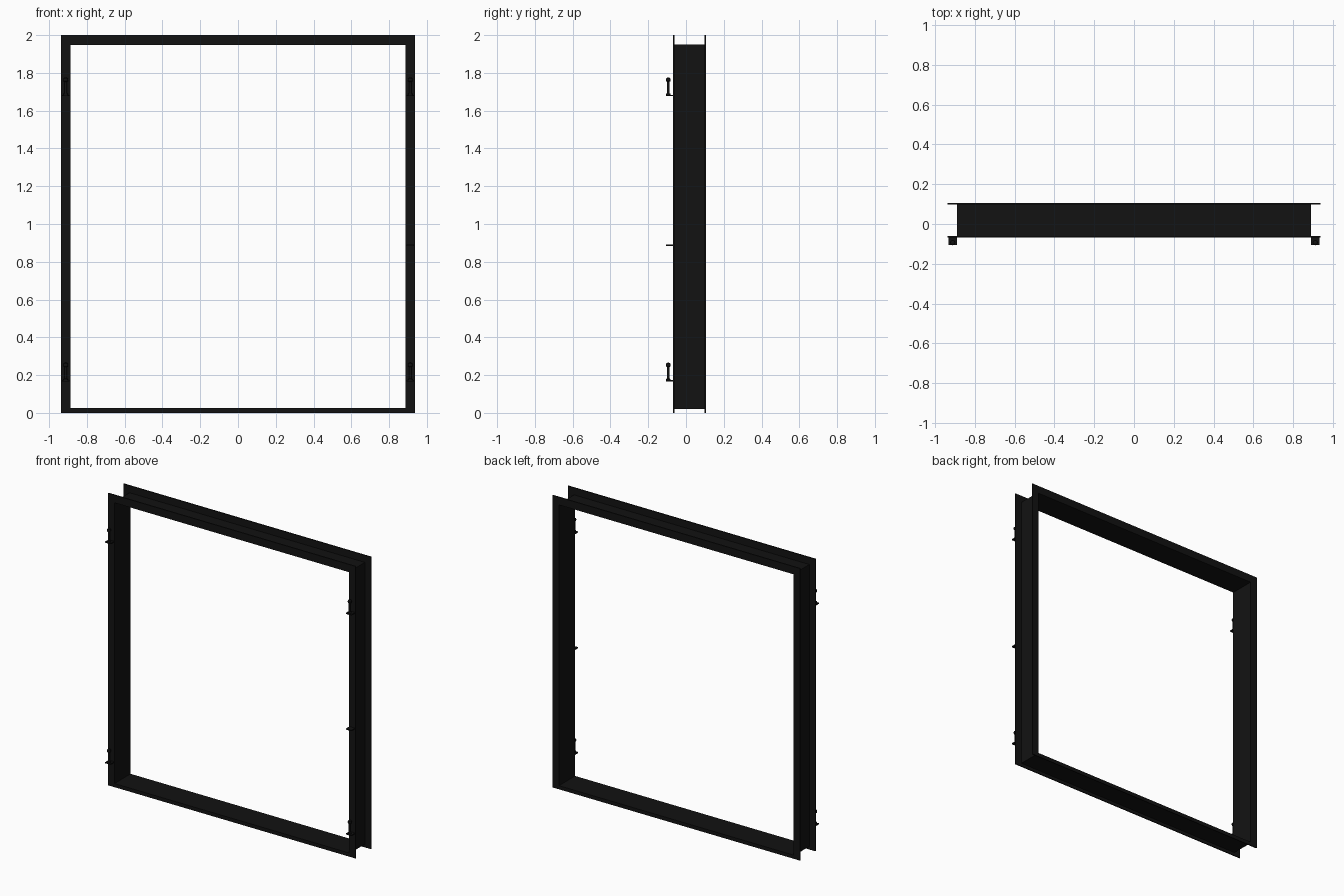
import bpy, bmesh
from mathutils import Matrix

if "Cube" in bpy.data.objects:
    bpy.data.objects.remove(bpy.data.objects["Cube"])

black = bpy.data.materials.new("black_steel")
black.diffuse_color = (0.006, 0.006, 0.006, 1)
black.use_nodes = True
black.node_tree.nodes["Principled BSDF"].inputs["Base Color"].default_value = black.diffuse_color


def finish(bm, name):
    bmesh.ops.recalc_face_normals(bm, faces=bm.faces[:])
    me = bpy.data.meshes.new(name)
    bm.to_mesh(me)
    bm.free()
    ob = bpy.data.objects.new(name, me)
    bpy.context.collection.objects.link(ob)
    me.materials.append(black)
    return ob


def box(name, center, size):
    bm = bmesh.new()
    m = Matrix.Translation(center) @ Matrix.Diagonal((*size, 1))
    bmesh.ops.create_cube(bm, size=1, matrix=m)
    return finish(bm, name)


def lathe(name, x, y, z, profile, n=16):
    # turned part from (radius, height) pairs
    bm = bmesh.new()
    verts = [bm.verts.new((x + r, y, z + h)) for r, h in profile]
    edges = [bm.edges.new(p) for p in zip(verts, verts[1:])]
    bmesh.ops.spin(bm, geom=verts + edges, cent=(x, y, z), axis=(0, 0, 1),
                   angle=6.283185307, steps=n)
    bmesh.ops.remove_doubles(bm, verts=bm.verts[:], dist=1e-5)
    ob = finish(bm, name)
    bpy.context.view_layer.objects.active = ob
    ob.select_set(True)
    bpy.ops.object.shade_smooth_by_angle()
    ob.select_set(False)


# rectangles: half width, bottom, top
OPENING = (0.887, 0.025, 1.947)
WEB = (0.891, 0.021, 1.951)
OUTER = (0.938, 0.0, 2.0)
Y0, Y1, T = -0.068, 0.106, 0.007

# mitred U-channel door frame: channel profile carried round four corners
profile = [(OPENING, Y0), (OPENING, Y1), (OUTER, Y1), (OUTER, Y1 - T),
           (WEB, Y1 - T), (WEB, Y0 + T), (OUTER, Y0 + T), (OUTER, Y0)]
bm = bmesh.new()
rings = []
for (w, b, t), y in profile:
    rings.append([bm.verts.new((x, y, z))
                  for x, z in ((-w, b), (w, b), (w, t), (-w, t))])
for i, a in enumerate(rings):
    c = rings[(i + 1) % len(rings)]
    for k in range(4):
        j = (k + 1) % 4
        bm.faces.new((a[k], a[j], c[j], c[k]))
finish(bm, "door_frame")

# hinge brackets with ball-topped pins on both jambs
PIN = [(0, 0), (0.012, 0), (0.012, 0.008), (0.0065, 0.010), (0.0065, 0.070),
       (0.011, 0.074), (0.013, 0.082), (0.011, 0.089), (0.006, 0.093), (0, 0.094)]
for side, sx in (("left", -1), ("right", 1)):
    for level, z in (("lower", 0.17), ("upper", 1.68)):
        box(f"{side}_{level}_hinge_plate", (sx * 0.912, -0.086, z), (0.042, 0.04, 0.007))
        lathe(f"{side}_{level}_hinge_pin", sx * 0.912, -0.094, z + 0.002, PIN)

# latch plate halfway up the right jamb only
box("right_latch_plate", (0.912, -0.086, 0.888), (0.042, 0.04, 0.007))
